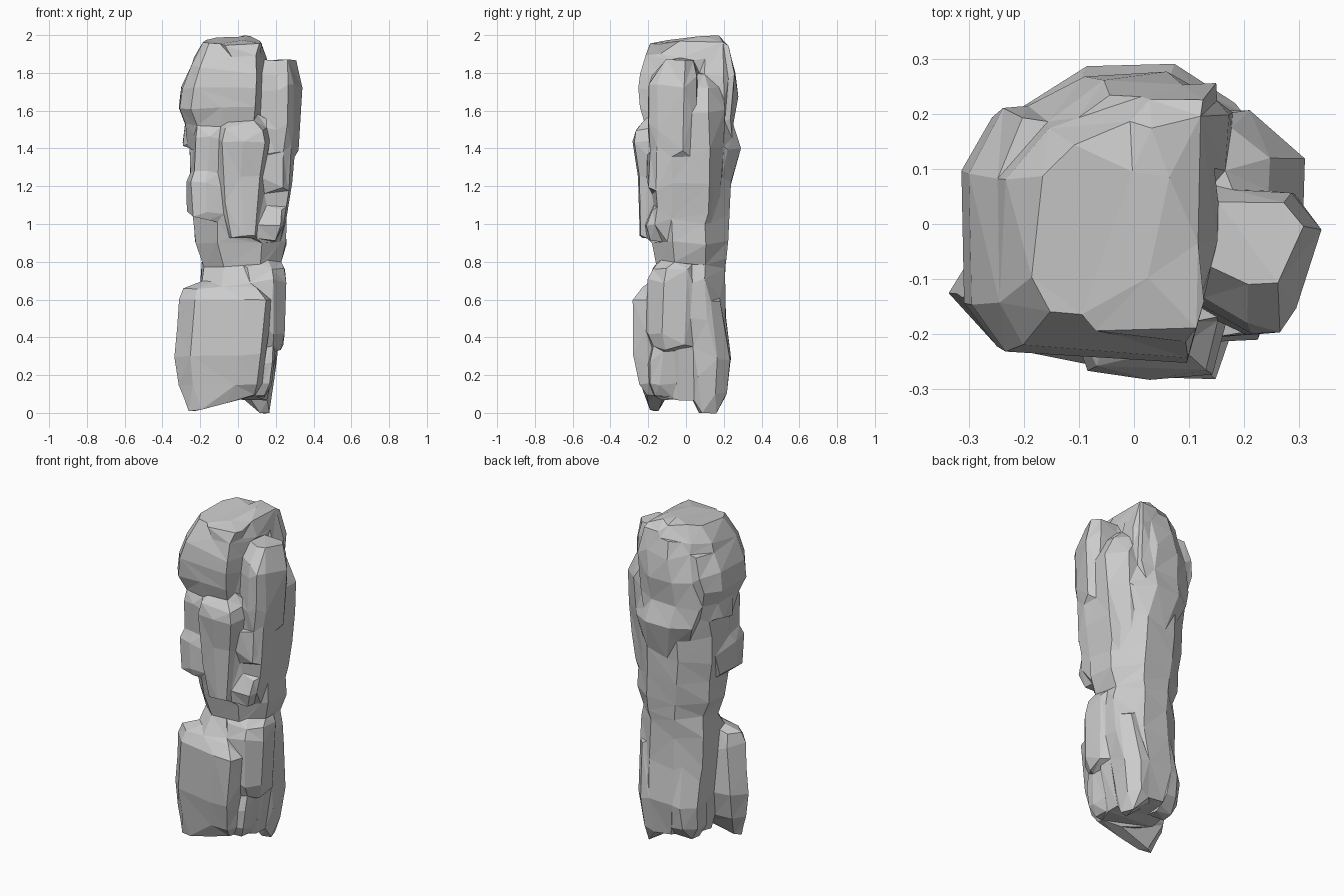
import bpy, bmesh, random
from mathutils import Vector

random.seed(7)

# unit plan outlines (0..1 in x and y), counter-clockwise from the front left
OCT = [(.25, 0), (.75, 0), (1, .28), (1, .7), (.7, 1), (.3, 1), (0, .72), (0, .3)]
BLOCK = [(.1, .05), (.5, 0), (.93, .03), (1, .3), (.95, .9), (.55, 1), (.08, .93), (0, .4)]
WEDGE = [(.18, .2), (.7, .03), (.95, 0), (1, .2), (.95, .8), (.6, 1), (.12, .8), (0, .5)]
HEAD = [(.13, .04), (.5, .02), (.88, 0), (1, .4), (1, .98), (.6, 1), (.22, .85), (0, .66), (0, .2)]
SPUR = [(0, .3), (.5, 0), (.72, 0), (.85, .2), (1, .72), (.83, .98), (.4, 1), (0, 1)]
REAR = [(0, 0), (1, .05), (1, .6), (.5, 1), (.1, 1)]

pillar = bmesh.new()  # collects every boulder


def rock(plan, sections, jitter=.008, tilt=0):
    """Faceted boulder lofted through sections (z, x0, x1, y0, y1); tilt lifts the right of the base."""
    rings, faces = [], []
    for z, x0, x1, y0, y1 in sections:
        ring = []
        for u, v in plan:
            p = Vector((x0 + (x1 - x0) * u, y0 + (y1 - y0) * v, z))
            p += Vector((random.uniform(-jitter, jitter) * .7, random.uniform(-jitter, jitter) * .7,
                         random.uniform(-jitter, jitter) * 1.5))
            if not rings:
                p.z += tilt * u
            p.z = min(2.0, max(0, p.z))
            ring.append(pillar.verts.new(p))
        rings.append(ring)
    n = len(plan)
    for a, b in zip(rings, rings[1:]):
        for i in range(n):
            j = (i + 1) % n
            faces.append(pillar.faces.new((a[i], a[j], b[j], b[i])))
    faces.append(pillar.faces.new(rings[0][::-1]))
    faces.append(pillar.faces.new(rings[-1]))
    bmesh.ops.triangulate(pillar, faces=faces)


# lower core
rock(OCT, [
    (.08, -.15, .16, -.13, .20), (.30, -.19, .20, -.15, .24), (.52, -.20, .23, -.14, .21),
    (.70, -.20, .24, -.14, .21), (.82, -.19, .21, -.13, .21)], .01)
# lower front block with its pointed foot
rock(WEDGE, [
    (.0, -.262, .10, -.205, -.13), (.15, -.318, .12, -.245, -.02), (.30, -.337, .14, -.28, .03),
    (.48, -.322, .165, -.287, .03), (.60, -.312, .17, -.285, .02), (.66, -.29, .12, -.24, -.01),
    (.69, -.22, .05, -.19, -.04)], .003, .1)
# lower right boulder and shoulder
rock(OCT, [
    (.34, .02, .23, -.17, .06), (.42, .02, .245, -.20, .08), (.70, .0, .255, -.20, .09),
    (.77, -.02, .25, -.17, .08), (.82, .0, .20, -.12, .05)])
rock(OCT, [
    (.58, -.20, .24, -.25, .10), (.67, -.20, .24, -.21, .12), (.75, -.18, .23, -.16, .12),
    (.82, -.16, .20, -.13, .12)])
# feet: right, back right, back left
rock(BLOCK, [
    (.09, .0, .15, -.17, -.01), (.16, .0, .175, -.20, .0), (.27, .0, .19, -.20, .03),
    (.37, .02, .20, -.17, .03)])
rock(OCT, [
    (.0, .10, .165, .07, .16), (.10, .0, .18, .02, .215), (.28, .0, .205, .0, .235),
    (.60, .05, .22, .0, .18)], .005)
rock(OCT, [
    (.07, -.15, -.05, .06, .17), (.14, -.185, .02, .0, .215), (.28, -.195, .05, .0, .235),
    (.55, -.17, .04, .0, .18)], .005)

# waist and middle core
rock(OCT, [
    (.73, -.18, .19, -.13, .20), (.81, -.19, .23, -.16, .21), (.90, -.225, .255, -.18, .22),
    (1.03, -.235, .255, -.20, .23), (1.10, -.22, .25, -.18, .22)])
rock(OCT, [
    (.95, -.21, .24, -.19, .22), (1.18, -.255, .26, -.20, .23), (1.32, -.255, .26, -.20, .24),
    (1.42, -.26, .26, -.20, .26), (1.55, -.25, .25, -.20, .25)], .008)
# front slab
rock(BLOCK, [
    (.93, -.05, .10, -.245, -.05), (1.08, -.09, .12, -.25, -.05), (1.25, -.105, .135, -.255, -.05),
    (1.44, -.11, .165, -.283, -.05), (1.50, -.105, .15, -.27, -.05), (1.535, -.07, .11, -.23, -.05)], .004)
# left blocks: small lower one, taller upper one
rock(BLOCK, [
    (1.04, -.25, -.05, -.21, .04), (1.07, -.273, -.05, -.225, .07), (1.22, -.273, -.07, -.225, .10),
    (1.27, -.255, -.09, -.205, .10)], .005, -.03)
rock(BLOCK, [
    (1.22, -.25, -.06, -.20, .14), (1.36, -.245, -.06, -.215, .15), (1.47, -.24, -.06, -.225, .15),
    (1.53, -.22, -.06, -.21, .12)], .006)
# right side: tall block, front ledge, front block
rock(BLOCK, [
    (.86, .08, .22, -.10, .13), (1.06, .08, .265, -.16, .15), (1.22, .08, .29, -.175, .16),
    (1.39, .08, .30, -.175, .17), (1.44, .08, .27, -.14, .15)], .006)
rock(BLOCK, [
    (.91, .06, .20, -.20, -.08), (.99, .06, .24, -.215, -.06), (1.08, .06, .25, -.18, -.06)], .006)
rock(BLOCK, [
    (1.17, .08, .24, -.19, -.06), (1.24, .08, .255, -.21, -.05), (1.37, .08, .255, -.205, -.05)], .004)

# head with left bulge, back ledge and back right corner
rock(HEAD, [
    (1.42, -.27, .13, -.15, .25), (1.52, -.275, .13, -.215, .25), (1.61, -.312, .15, -.247, .255),
    (1.72, -.295, .15, -.252, .27), (1.80, -.265, .15, -.243, .26), (1.88, -.235, .145, -.22, .24),
    (1.96, -.19, .12, -.17, .20), (1.98, -.15, .08, -.04, .18)])
rock(OCT, [
    (1.42, -.29, -.12, -.10, .12), (1.52, -.28, -.12, -.15, .17), (1.62, -.317, -.12, -.18, .20),
    (1.72, -.29, -.10, -.18, .21), (1.82, -.24, -.10, -.15, .19)])
rock(OCT, [
    (1.15, -.09, .14, .05, .22), (1.40, -.20, .19, .05, .287), (1.52, -.23, .19, .05, .25),
    (1.68, -.21, .18, .05, .272), (1.78, -.16, .17, .05, .26), (1.90, -.12, .14, .05, .23)])
rock(BLOCK, [
    (1.68, .0, .15, .10, .25), (1.82, .0, .155, .10, .25), (1.95, .02, .13, .12, .24)], .006)
# upper right boulder and the column behind it
rock(SPUR, [
    (1.36, .08, .317, -.18, .05), (1.50, .08, .333, -.20, .055), (1.70, .08, .342, -.20, .06),
    (1.79, .08, .33, -.18, .06), (1.87, .10, .31, -.11, .04)], .005)
rock(REAR, [
    (1.15, .10, .26, .0, .18), (1.40, .10, .30, .0, .20), (1.60, .10, .31, .0, .205),
    (1.72, .10, .25, .02, .18), (1.80, .10, .18, .02, .14)])
# chips on the crown
rock(BLOCK, [
    (1.94, -.02, .12, .06, .20), (1.98, .0, .10, .07, .19), (2.0, .01, .06, .08, .15)], .004)
rock(BLOCK, [
    (1.86, -.12, .11, -.205, -.02), (1.95, -.10, .13, -.20, .0), (1.97, -.05, .11, -.12, .0)], .006)

bmesh.ops.recalc_face_normals(pillar, faces=pillar.faces[:])
mesh = bpy.data.meshes.new("rock_pillar")
pillar.to_mesh(mesh)
pillar.free()
ob = bpy.data.objects.new("rock_pillar", mesh)
bpy.context.collection.objects.link(ob)

# fuse the boulders into one skin, then cut it down to large flat facets
fuse = ob.modifiers.new("fuse", 'REMESH')
fuse.mode = 'VOXEL'
fuse.voxel_size = .009
facet = ob.modifiers.new("facet", 'DECIMATE')
bpy.context.view_layer.update()
facet.ratio = 1.0
dense = ob.evaluated_get(bpy.context.evaluated_depsgraph_get()).data
facet.ratio = 640 / max(1, sum(len(p.vertices) - 2 for p in dense.polygons))
